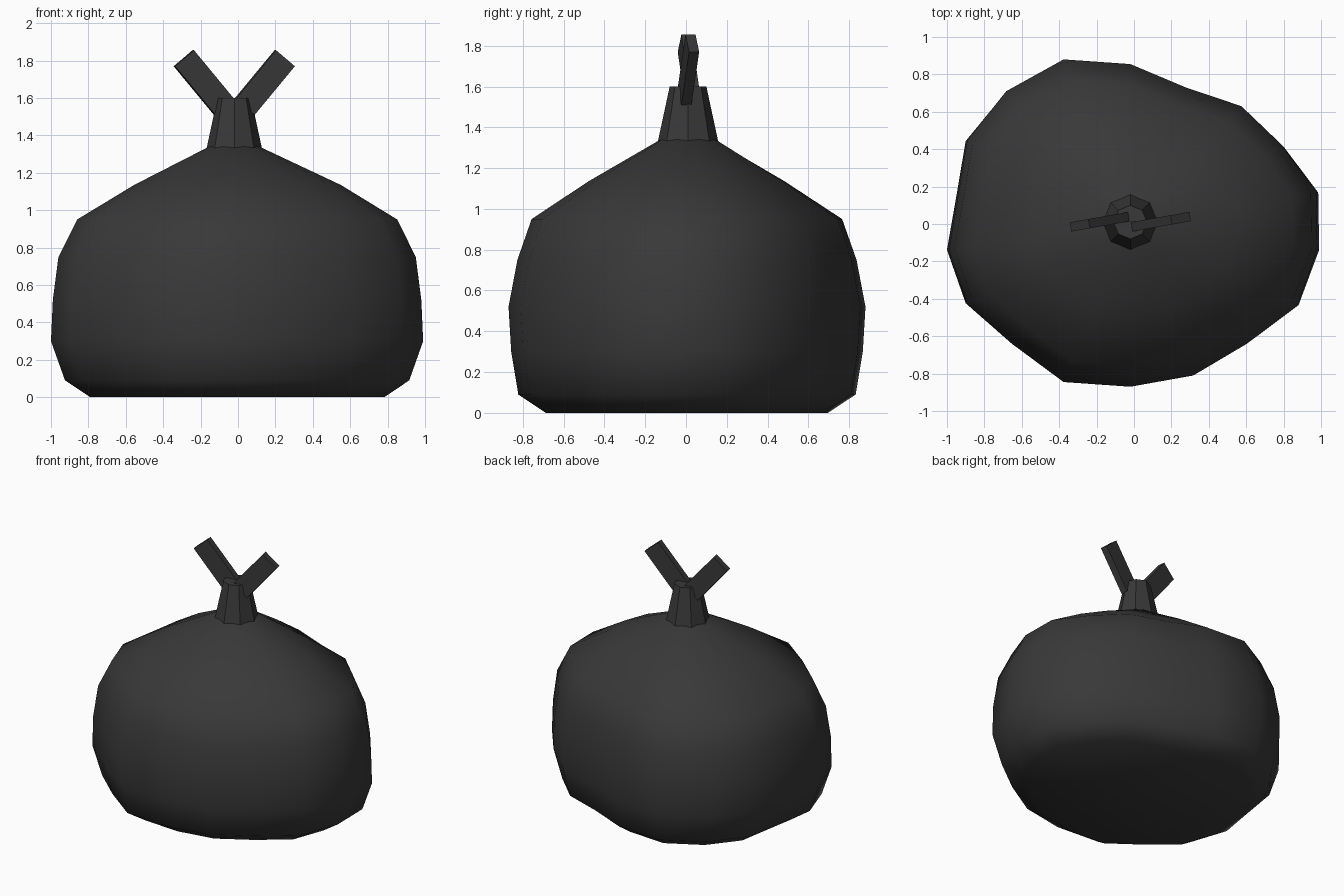
import bpy, bmesh, math
from mathutils import Matrix, Vector

if "Cube" in bpy.data.objects:
    bpy.data.objects.remove(bpy.data.objects["Cube"])

mat = bpy.data.materials.new("dark charcoal")
mat.diffuse_color = (0.04, 0.04, 0.04, 1)
mat.use_nodes = True
mat.node_tree.nodes["Principled BSDF"].inputs["Base Color"].default_value = mat.diffuse_color


def add_object(name, bm, smooth=False):
    bmesh.ops.recalc_face_normals(bm, faces=bm.faces)
    for f in bm.faces:
        f.smooth = smooth
    mesh = bpy.data.meshes.new(name)
    bm.to_mesh(mesh)
    bm.free()
    mesh.materials.append(mat)
    ob = bpy.data.objects.new(name, mesh)
    bpy.context.collection.objects.link(ob)
    return ob


def loft(name, rings, smooth):
    bm = bmesh.new()
    loops = [[bm.verts.new(p) for p in ring] for ring in rings]
    n = len(loops[0])
    for a, b in zip(loops, loops[1:]):
        for i in range(n):
            j = (i + 1) % n
            bm.faces.new((a[i], a[j], b[j], b[i]))
    bm.faces.new(loops[0][::-1])
    bm.faces.new(loops[-1])
    return add_object(name, bm, smooth)


# Sack body: irregular outline scaled at each height
outline = [(0.99, -0.14), (0.985, 0.17), (0.80, 0.42), (0.58, 0.63), (0.28, 0.73),
           (-0.02, 0.855), (-0.38, 0.88), (-0.69, 0.71), (-0.90, 0.45), (-0.95, 0.15),
           (-1.0, -0.14), (-0.90, -0.43), (-0.66, -0.64), (-0.38, -0.845),
           (-0.02, -0.87), (0.32, -0.81), (0.61, -0.64), (0.88, -0.44)]
# height, x scale, y scale
levels = [(0.0, 0.79, 0.79), (0.09, 0.925, 0.945), (0.30, 1.0, 0.985),
          (0.52, 0.99, 1.0), (0.75, 0.96, 0.95), (0.95, 0.86, 0.87), (1.135, 0.555, 0.55)]
rings = [[(x * sx, y * sy, z) for x, y in outline] for z, sx, sy in levels]
rings.append([(-0.02 + 0.135 * math.cos(t), 0.01 + 0.135 * math.sin(t), 1.34)
              for t in (math.atan2(y, x) for x, y in outline)])
loft("sack_body", rings, True)


# Gathered neck: tapered octagon
def octagon(r, z):
    return [(-0.02 + r * math.cos(i * math.pi / 4), 0.01 + r * math.sin(i * math.pi / 4), z)
            for i in range(8)]


loft("sack_neck", [octagon(0.148, 1.33), octagon(0.09, 1.60)], False)

# Two flat tie ends spreading in a V
for name, s in (("left_tie", -1), ("right_tie", 1)):
    bm = bmesh.new()
    bmesh.ops.create_cube(bm, size=1)
    m = (Matrix.Translation(Vector((-0.02 + s * 0.162, 0.012 - s * 0.0, 1.682)))
         @ Matrix.Rotation(math.radians(10), 4, 'Z')
         @ Matrix.Rotation(math.radians(s * 40), 4, 'Y')
         @ Matrix.Diagonal((0.133, 0.05, 0.34, 1)))
    bmesh.ops.transform(bm, matrix=m, verts=bm.verts)
    add_object(name, bm)
